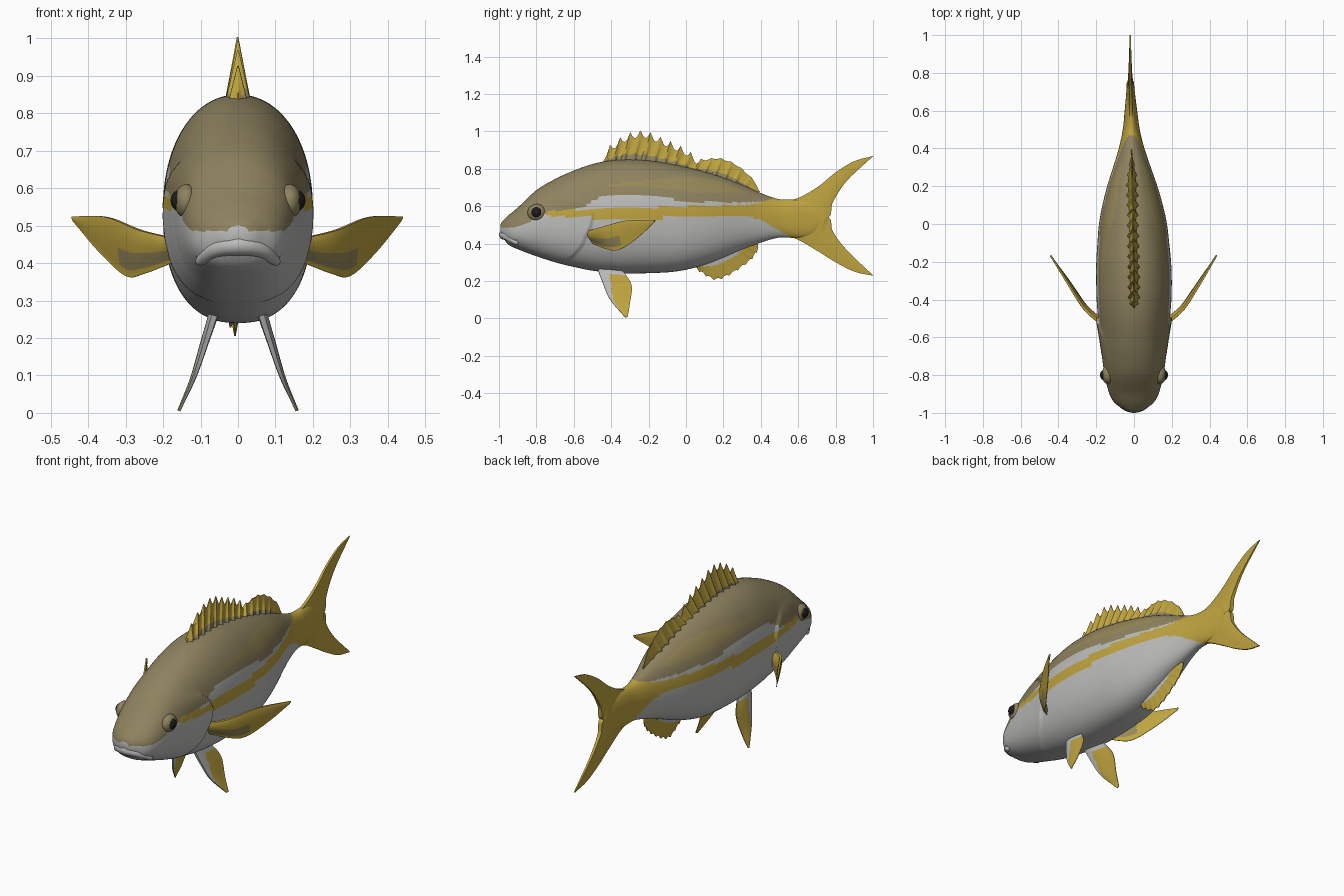
import bpy, bmesh, math
from mathutils import Vector

if "Cube" in bpy.data.objects:
    bpy.data.objects.remove(bpy.data.objects["Cube"])

def material(name, rgb):
    m = bpy.data.materials.new(name)
    m.diffuse_color = (*rgb, 1)
    m.use_nodes = True
    m.node_tree.nodes["Principled BSDF"].inputs["Base Color"].default_value = m.diffuse_color
    return m

MATS = [material("olive back", (0.27, 0.225, 0.115)),
        material("light olive", (0.31, 0.25, 0.10)),
        material("yellow", (0.52, 0.37, 0.05)),
        material("silver", (0.50, 0.50, 0.49)),
        material("black", (0.012, 0.012, 0.012))]
OLIVE, LIGHT, YELLOW, SILVER, BLACK = range(5)

def hermite(tab, x):
    """Smooth interpolation through (x, value) pairs."""
    if x <= tab[0][0]: return tab[0][1]
    if x >= tab[-1][0]: return tab[-1][1]
    i = max(k for k in range(len(tab) - 1) if tab[k][0] <= x)
    def slope(k):
        a, b = tab[max(k - 1, 0)], tab[min(k + 1, len(tab) - 1)]
        return (b[1] - a[1]) / (b[0] - a[0])
    (x0, a), (x1, b) = tab[i], tab[i + 1]
    h = x1 - x0
    t = (x - x0) / h
    return ((2*t**3 - 3*t*t + 1) * a + (t**3 - 2*t*t + t) * h * slope(i)
            + (3*t*t - 2*t**3) * b + (t**3 - t*t) * h * slope(i + 1))

def rail(pts, t):
    """Point on a smooth 3D curve, t from 0 to 1."""
    return Vector([hermite([(i / (len(pts) - 1), p[a]) for i, p in enumerate(pts)], t) for a in range(3)])

def bend(y):
    """Slight sideways bend towards the tail."""
    return -0.02 * min(1, max(0, (y + 0.3) / 1.1))

def finish(name, bm, smooth=40):
    bmesh.ops.recalc_face_normals(bm, faces=bm.faces)
    me = bpy.data.meshes.new(name)
    bm.to_mesh(me)
    bm.free()
    ob = bpy.data.objects.new(name, me)
    bpy.context.collection.objects.link(ob)
    for m in MATS:
        me.materials.append(m)
    bpy.ops.object.select_all(action='DESELECT')
    ob.select_set(True)
    bpy.context.view_layer.objects.active = ob
    bpy.ops.object.shade_smooth_by_angle(angle=math.radians(smooth))
    return ob

def loft(name, rings, rule, smooth=40):
    """Closed rings joined into a skin; rule(ring, segment, centre) gives the colour."""
    bm = bmesh.new()
    rows = [[bm.verts.new((p[0] + bend(p[1]), p[1], p[2])) for p in r] for r in rings]
    n = len(rows[0])
    for i in range(len(rows) - 1):
        for j in range(n):
            f = bm.faces.new((rows[i][j], rows[i][(j+1) % n], rows[i+1][(j+1) % n], rows[i+1][j]))
            f.material_index = rule(i, j, f.calc_center_median())
    for k, i in ((0, 0), (-1, len(rows) - 2)):
        f = bm.faces.new(rows[k])
        f.material_index = rule(i, 0, f.calc_center_median())
    return finish(name, bm, smooth)

def fin(name, A, B, normal, thick, rule, n=40, m=14, mirror=1):
    """Tapered plate between two edge functions A(u) and B(u)."""
    rings = []
    N = Vector(normal).normalized()
    for i in range(n + 1):
        u = i / n
        a, b = A(u), B(u)
        sides = [[a.lerp(b, j / m) + N * s * thick(u, j / m) for j in range(m + 1)] for s in (1, -1)]
        rings.append([(p.x * mirror, p.y, p.z) for p in sides[0] + sides[1][::-1]])
    def col(i, j, c):
        v = (j + .5) / m if j <= m else (2 * m + 1.5 - j) / m
        return rule((i + .5) / n, v)
    return loft(name, rings, col)

# Body profile tables: back line, belly line, half width
TOP = [(-.985, .515), (-.95, .55), (-.9, .592), (-.8, .685), (-.7, .745), (-.6, .79), (-.5, .825), (-.4, .845),
       (-.3, .85), (-.2, .845), (-.1, .83), (0, .81), (.1, .785), (.2, .755), (.3, .715), (.4, .67),
       (.5, .637), (.6, .635), (.68, .62), (.74, .58)]
LOW = [(-.985, .44), (-.95, .395), (-.9, .37), (-.8, .332), (-.7, .30), (-.6, .275), (-.5, .255), (-.4, .245),
       (-.3, .24), (-.1, .246), (0, .26), (.1, .287), (.2, .325), (.3, .368), (.4, .405),
       (.5, .432), (.6, .43), (.68, .445), (.74, .50)]
WIDE = [(-.985, .05), (-.95, .10), (-.9, .13), (-.8, .155), (-.7, .17), (-.6, .18), (-.5, .19), (-.4, .198),
        (-.3, .2), (-.2, .198), (-.1, .19), (0, .18), (.1, .16), (.2, .133), (.3, .10), (.4, .068),
        (.5, .045), (.6, .033), (.74, .018)]
GILL = [(.25, -.72), (.30, -.65), (.36, -.58), (.45, -.53), (.55, -.50), (.62, -.54), (.68, -.62)]

def body_ring(y, n=112):
    zt, zb, w = hermite(TOP, y), hermite(LOW, y), hermite(WIDE, y)
    mid, h, out = (zt + zb) / 2, (zt - zb) / 2, []
    for j in range(n):
        a = 2 * math.pi * (j + .5) / n
        c, s = math.cos(a), math.sin(a)
        e = 2 / 2.1 if s > 0 else 2 / 2.4
        x = w * math.copysign(abs(c) ** e, c)
        z = mid + h * math.copysign(abs(s) ** e, s)
        # raised gill cover with a sharp rear edge
        d = hermite(GILL, z) - y
        if 0 < d < .2 and .25 < z < .68:
            x *= 1 + .065 * (1 - d / .2) * min(1, (z - .25) / .05, (.68 - z) / .05)
        out.append((x, y, z))
    return out

BACK_EDGE = [(-.98, .485), (-.9, .49), (-.82, .525), (-.75, .56), (-.55, .595), (-.48, .64), (-.35, .66),
             (-.1, .64), (.05, .625), (.3, .62), (.5, .63)]
STRIPE_LOW = [(-.75, .548), (-.4, .535), (.2, .54), (.38, .535), (.48, .48), (.58, .42)]
STRIPE_HIGH = [(-.75, .575), (-.4, .587), (.1, .603), (.35, .61), (.45, .635), (.5, .66)]

def body_colour(i, j, c):
    y, z = c.y, c.z
    if y > -.75 and hermite(STRIPE_LOW, y) < z < hermite(STRIPE_HIGH, y) or y > .58:
        return YELLOW
    edge = hermite(BACK_EDGE, y)
    if z < edge:
        return SILVER
    if -.42 < y < .42 and edge + .05 < z < hermite(TOP, y) - .03 and z < .76 - .1 * abs(y):
        return LIGHT
    return OLIVE

NB = 210
first = [[(x * .6, -.993, .478 + (z - .478) * .6) for x, _, z in body_ring(-.985)]]
loft("body", first + [body_ring(-.985 + 1.725 * i / NB) for i in range(NB + 1)], body_colour, 50)

# Dorsal fin: notched spines, then a softer rear part
CREST = [(-.46, .83), (-.43, .90), (-.38, .95), (-.3, .995), (-.22, 1.005), (-.12, .965), (0, .91), (.08, .855),
         (.17, .86), (.25, .835), (.32, .785), (.37, .73), (.395, .68)]
def crest(u):
    y = -.46 + .855 * u
    z = hermite(CREST, y) - (.04 if y < .08 else .008) * abs(math.sin(math.pi * (y + .46) / .054))
    return Vector((0, y, z))
def crest_base(u):
    y = -.46 + .855 * u
    y -= .04 * min(1, u / .12)
    return Vector((0, y, hermite(TOP, y) - .015))
def crest_thick(u, v):
    ridge = max(0, math.cos(2 * math.pi * .855 * u / .054))
    return .002 + (1 - v) * (.02 + .012 * ridge) * min(1, u * 12, (1 - u) * 6 + .1)
fin("dorsal_fin", crest_base, crest, (1, 0, 0), crest_thick,
    lambda u, v: OLIVE if v < .33 else YELLOW, n=260, m=10)

# Anal fin
ANAL = [(0, .04, .27), (0, .09, .235), (0, .155, .203), (0, .22, .222), (0, .29, .265), (0, .35, .312), (0, .385, .365), (0, .38, .395)]
def anal_edge(u):
    p = rail(ANAL, u)
    p.z += .012 * abs(math.sin(math.pi * 11 * u))
    return p
def anal_base(u):
    y = .04 + .325 * u
    return Vector((0, y, hermite(LOW, y) + .02))
fin("anal_fin", anal_base, anal_edge, (1, 0, 0), lambda u, v: .002 + .02 * (1 - v),
    lambda u, v: SILVER if v < .42 - .15 * u else YELLOW, n=120)

# Tail fin: two lobes meeting on the centre line
LOBES = {
    "tail_upper_lobe": ([(.46, .63), (.58, .637), (.70, .70), (.80, .78), (.90, .84), (1.0, .868)],
                        [(.46, .535), (.62, .535), (.76, .54), (.785, .62), (.86, .735), (.998, .865)]),
    "tail_lower_lobe": ([(.46, .445), (.58, .428), (.70, .362), (.80, .30), (.90, .25), (1.0, .228)],
                        [(.46, .535), (.62, .535), (.76, .54), (.785, .465), (.86, .365), (.998, .232)])}
for name, (edge, inner) in LOBES.items():
    e3, i3 = [[(0, *p) for p in q] for q in (edge, inner)]
    fin(name, lambda u: rail(e3, u), lambda u: rail(i3, u), (1, 0, 0),
        lambda u, v: .003 + .026 * (1 - u) * math.sin(math.pi * (.08 + .42 * v)) * (1 if u < .4 else 1 - .6 * max(0, v - .4)),
        lambda u, v: YELLOW, n=60)

# Paired fins
PEC_UP = [(.165, -.53, .465), (.26, -.45, .488), (.35, -.315, .523), (.44, -.165, .525)]
PEC_LOW = [(.165, -.51, .405), (.25, -.43, .372), (.30, -.36, .366), (.37, -.26, .43), (.438, -.17, .512)]
PEL_FRONT = [(.06, -.475, .27), (.085, -.445, .19), (.115, -.405, .10), (.157, -.325, .005)]
PEL_REAR = [(.07, -.35, .27), (.10, -.292, .18), (.13, -.30, .08), (.16, -.312, .008)]
def lens(t):
    return lambda u, v: .0015 + t * (1 - .8 * u) * math.sin(math.pi * min(1, v + .08) ** .7)
for side, sx in (("right", 1), ("left", -1)):
    fin(side + "_pectoral_fin", lambda u: rail(PEC_UP, u), lambda u: rail(PEC_LOW, u), (.81, -.59, 0), lens(.014),
        lambda u, v: LIGHT if .5 < v < .85 and u < .55 else YELLOW, mirror=sx)
    fin(side + "_pelvic_fin", lambda u: rail(PEL_FRONT, u), lambda u: rail(PEL_REAR, u), (.95, 0, .31), lens(.012),
        lambda u, v: SILVER if v < .4 - .35 * u or u < .15 else YELLOW, mirror=sx)

# Eyes: olive socket, dark eyeball
def ball(name, loc, scale, mat):
    bm = bmesh.new()
    bmesh.ops.create_uvsphere(bm, u_segments=32, v_segments=18, radius=1)
    for v in bm.verts:
        v.co = Vector(loc) + Vector([a * b for a, b in zip(v.co, scale)])
    for f in bm.faces:
        f.material_index = mat
    finish(name, bm, 60)
for side, sx in (("right", 1), ("left", -1)):
    ball(side + "_eye_socket", (sx * .138, -.797, .565), (.032, .05, .046), OLIVE)
    ball(side + "_eye", (sx * .152, -.80, .567), (.028, .03, .03), BLACK)

# Mouth: tubes bent round the snout
def tube(name, pts, r, mat):
    path = [(-x, y, z) for x, y, z in pts[:0:-1]] + pts
    rings = []
    for i in range(41):
        t = i / 40
        p = rail(path, t)
        d = (rail(path, min(1, t + .01)) - rail(path, max(0, t - .01))).normalized()
        s = d.cross(Vector((0, 0, 1))).normalized()
        k = r * (.25 + .75 * math.sin(math.pi * t) ** .5)
        up = s.cross(d)
        rings.append([p + k * (s * math.cos(a) + up * math.sin(a)) for a in [2 * math.pi * q / 16 for q in range(16)]])
    loft(name, rings, lambda i, j, c: mat, 60)
tube("upper_lip", [(0, -.968, .495), (.06, -.948, .483), (.11, -.90, .435)], .023, OLIVE)
tube("lower_lip", [(0, -.974, .447), (.06, -.953, .437), (.108, -.90, .40)], .026, SILVER)
tube("mouth_line", [(0, -.984, .474), (.06, -.962, .462), (.112, -.905, .419)], .009, BLACK)
